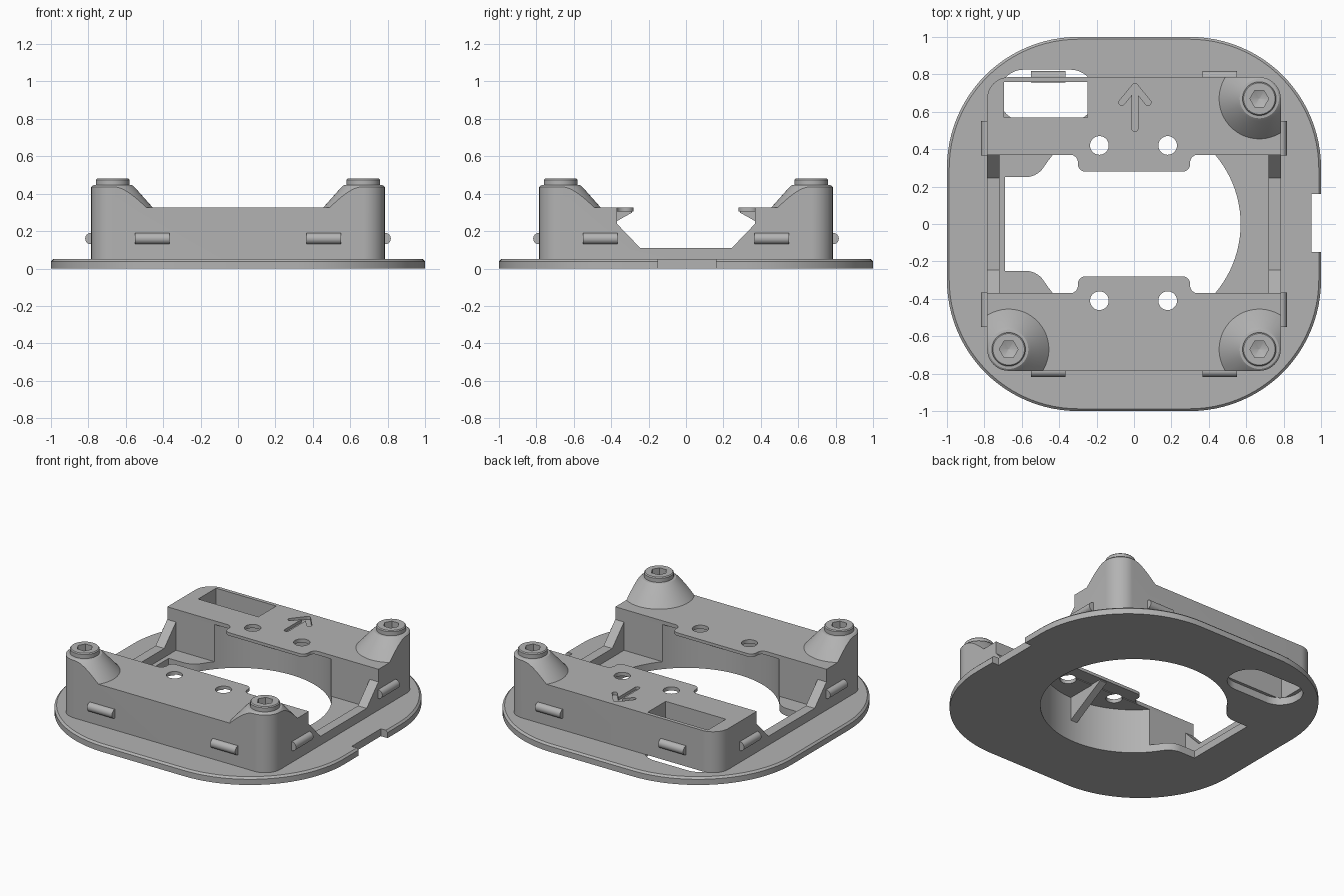
import bpy, bmesh
from math import pi, sin, cos, tan, atan2, hypot
from mathutils import Vector, Matrix

cube = bpy.data.objects.get("Cube")
if cube:
    bpy.data.objects.remove(cube, do_unlink=True)

grey = bpy.data.materials.new("plain grey")
grey.use_nodes = True
grey.diffuse_color = (0.45, 0.45, 0.45, 1)
grey.node_tree.nodes["Principled BSDF"].inputs["Base Color"].default_value = grey.diffuse_color


def loft(name, rings):
    """Closed solid through equal-length rings of points."""
    bm = bmesh.new()
    loops = [[bm.verts.new(p) for p in ring] for ring in rings]
    n = len(loops[0])
    for a, b in zip(loops, loops[1:]):
        for i in range(n):
            j = (i + 1) % n
            bm.faces.new((a[i], a[j], b[j], b[i]))
    bm.faces.new(loops[0][::-1])
    bm.faces.new(loops[-1])
    bmesh.ops.recalc_face_normals(bm, faces=bm.faces)
    mesh = bpy.data.meshes.new(name)
    bm.to_mesh(mesh)
    bm.free()
    ob = bpy.data.objects.new(name, mesh)
    mesh.materials.append(grey)
    bpy.context.collection.objects.link(ob)
    return ob


def prism(name, outline, z0, z1):
    return loft(name, [[(x, y, z) for x, y in outline] for z in (z0, z1)])


def side_prism(name, section, x0, x1):
    return loft(name, [[(x, y, z) for y, z in section] for x in (x0, x1)])


def lathe(name, profile, at, sides=64):
    turn = [2 * pi * i / sides for i in range(sides)]
    return loft(name, [[(at[0] + r * cos(a), at[1] + r * sin(a), z) for a in turn]
                       for r, z in profile])


def box(name, x0, x1, y0, y1, z0, z1):
    return prism(name, rect(x0, x1, y0, y1), z0, z1)


def rect(x0, x1, y0, y1):
    return [(x0, y0), (x1, y0), (x1, y1), (x0, y1)]


def filleted(points, radius, steps=14):
    """Round every corner of a polygon."""
    out = []
    for i, p in enumerate(points):
        p = Vector(p)
        u = (Vector(points[i - 1]) - p).normalized()
        v = (Vector(points[(i + 1) % len(points)]) - p).normalized()
        half = u.angle(v) / 2
        centre = p + (u + v).normalized() * radius / sin(half)
        a = p + u * radius / tan(half) - centre
        b = p + v * radius / tan(half) - centre
        start = atan2(a.y, a.x)
        sweep = (atan2(b.y, b.x) - start + pi) % (2 * pi) - pi
        for k in range(steps + 1):
            t = start + sweep * k / steps
            out.append((centre.x + radius * cos(t), centre.y + radius * sin(t)))
    return out


def combine(target, tool, operation="DIFFERENCE"):
    mod = target.modifiers.new("cut", "BOOLEAN")
    mod.operation, mod.solver, mod.object = operation, "EXACT", tool
    bpy.context.view_layer.update()
    mesh = bpy.data.meshes.new_from_object(
        target.evaluated_get(bpy.context.evaluated_depsgraph_get()))
    target.modifiers.clear()
    target.data = mesh
    bpy.data.objects.remove(tool, do_unlink=True)


# Central opening: a circle with a rectangular bay blended in on one side
R, BAY, F = 0.57, 0.25, 0.12
fc = (-((R + F) ** 2 - (BAY + F) ** 2) ** 0.5, BAY + F)
theta = atan2(fc[1], fc[0])
opening = [(R * cos(theta * k / 40), R * sin(theta * k / 40)) for k in range(-40, 41)]
blend = []
for k in range(1, 11):
    t = (theta - pi) + (pi / 2 - theta) * k / 10 + 0.0
    blend.append((fc[0] + F * cos(t), fc[1] + F * sin(t)))
blend.append((-0.69, BAY))
opening += blend + [(x, -y) for x, y in reversed(blend)]

# Base plate with chamfered rim, edge notch and rear slot
rim = filleted(rect(-1, 1, -1, 1), 0.7, 24)
base = loft("base_plate", [[(x * s, y * s, z) for x, y in rim]
                           for s, z in ((1, 0), (1, 0.038), (0.988, 0.05))])
combine(base, prism("cut", opening, -0.1, 0.2))
combine(base, box("cut", 0.95, 1.1, -0.15, 0.16, -0.1, 0.2))
combine(base, prism("cut", filleted(rect(-0.72, -0.21, 0.55, 0.825), 0.13), -0.1, 0.2))

# Body: slab plus conical posts, trimmed to the rounded square outline
posts = [(0.67, 0.67), (0.67, -0.67), (-0.67, -0.67)]
body = box("body", -1.2, 1.2, -1.2, 1.2, 0.05, 0.325)
for at in posts:
    combine(body, lathe("post", [(0.26, 0.28), (0.215, 0.325), (0.12, 0.432), (0.105, 0.445),
                                 (0.09, 0.447), (0.09, 0.474), (0.084, 0.48)], at), "UNION")
combine(body, prism("trim", filleted(rect(-0.785, 0.785, -0.785, 0.785), 0.115), -0.1, 0.7),
        "INTERSECT")

# Gap between the two blocks, leaving thin rounded tabs and low side rails
half = [(0.72, 0.37), (0.30, 0.37), (0.30, 0.28), (-0.30, 0.28), (-0.30, 0.37), (-0.72, 0.37)]
gap = half + [(x, -y) for x, y in reversed(half)]
tabbed = filleted(gap, 0.04, 6)
# keep the outer corners square
tabbed = [(0.72, 0.37)] + tabbed[7:-7] + [(0.72, -0.37)]
tabbed = [p for p in tabbed if p[0] > -0.67]
mid = next(i for i, p in enumerate(tabbed) if p[1] < 0)
tabbed[mid:mid] = [(-0.72, 0.37), (-0.72, -0.37)]
combine(body, prism("cut", tabbed, 0.25, 0.6))
combine(body, box("cut", -0.72, 0.72, -0.37, 0.37, -0.1, 0.305))
section = [(-0.37, 0.6), (-0.37, 0.24), (-0.245, 0.11), (0.245, 0.11), (0.37, 0.24), (0.37, 0.6)]
for s in (-1, 1):
    combine(body, side_prism("cut", section, s * 0.69, s * 0.9))
combine(body, prism("cut", opening, -0.1, 0.30))

# Struts under the tabs
for s in (-1, 1):
    strut = [(s * 0.29, 0.31), (s * 0.60, 0.31), (s * 0.60, 0.125), (s * 0.29, 0.298)]
    combine(body, side_prism("strut", strut, -0.025, 0.025), "UNION")

# Rear window, screw holes and post sockets
combine(body, box("cut", -0.695, -0.248, 0.57, 0.76, -0.1, 0.6))
for x in (-0.185, 0.18):
    for y in (-0.41, 0.42):
        combine(body, lathe("cut", [(0.05, 0.2), (0.05, 0.6)], (x, y), 32))
for at in posts:
    combine(body, lathe("cut", [(0.004, 0.415), (0.05, 0.435), (0.05, 0.6)], at, 6))

# Engraved arrow
def stroke(a, b, width=0.032):
    dx, dy = b[0] - a[0], b[1] - a[1]
    length, w = hypot(dx, dy), width / 2
    turn = Matrix.Rotation(atan2(dy, dx), 2)
    shape = filleted(rect(-w, length + w, -w, w), w * 0.98, 5)
    return prism("cut", [tuple(turn @ Vector(p) + Vector(a)) for p in shape], 0.305, 0.4)


tip = (0.005, 0.735)
for end in ((0.005, 0.51), (-0.065, 0.65), (0.075, 0.65)):
    combine(body, stroke(tip, end))

# Snap clips on all four sides
parts = [base, body]
for side in range(4):
    for s in (-1, 1):
        clip = lathe("snap_clip", [(0.03, -0.0925), (0.03, 0.0925)], (0, 0), 24)
        clip.data.transform(Matrix.Rotation(side * pi / 2, 4, "Z")
                            @ Matrix.Translation((s * 0.458, -0.787, 0.16))
                            @ Matrix.Rotation(pi / 2, 4, "Y"))
        parts.append(clip)

bpy.ops.object.select_all(action="DESELECT")
for ob in parts:
    ob.select_set(True)
bpy.context.view_layer.objects.active = body
bpy.ops.object.shade_smooth_by_angle(angle=pi / 6)
